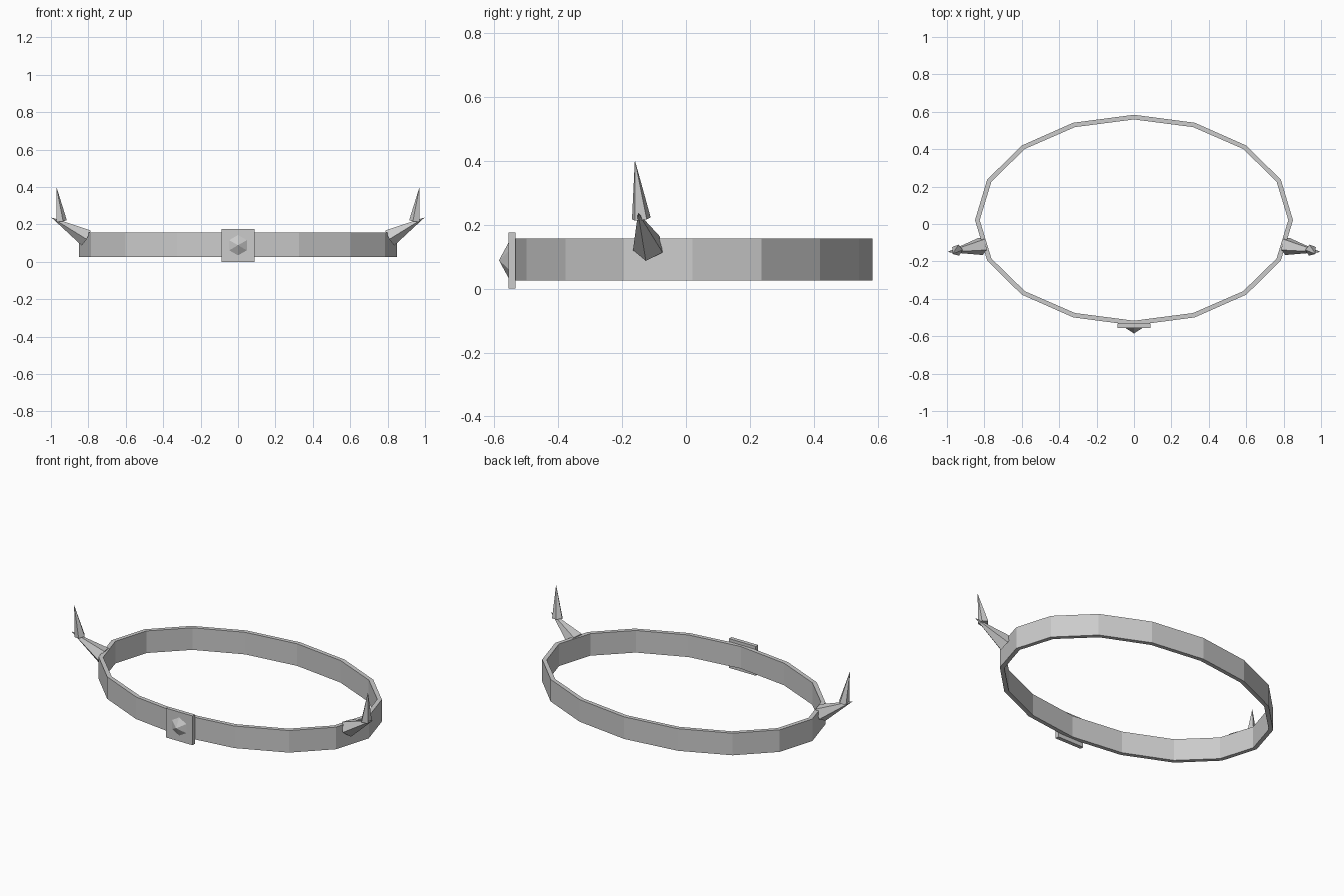
import bpy, bmesh
from math import sin, cos, pi, radians
from mathutils import Vector, Matrix

if "Cube" in bpy.data.objects:
    bpy.data.objects.remove(bpy.data.objects["Cube"])


def finish(bm, name):
    bmesh.ops.recalc_face_normals(bm, faces=bm.faces)
    me = bpy.data.meshes.new(name)
    bm.to_mesh(me)
    bm.free()
    ob = bpy.data.objects.new(name, me)
    bpy.context.collection.objects.link(ob)
    return ob


def spike(name, base, tip, radius, sides, roll=0.0, mirror=False):
    """Low-poly cone from base centre to tip; first corner points down or sideways by roll."""
    base, tip = Vector(base), Vector(tip)
    axis = (tip - base).normalized()
    side = axis.cross(Vector((0, 0, 1))).normalized()
    down = side.cross(axis).normalized() * -1
    bm = bmesh.new()
    ring = []
    for i in range(sides):
        t = roll + 2 * pi * i / sides
        ring.append(bm.verts.new(base + radius * (down * cos(t) + side * sin(t))))
    apex = bm.verts.new(tip)
    bm.faces.new(ring)
    for i in range(sides):
        bm.faces.new((ring[i], ring[(i + 1) % sides], apex))
    ob = finish(bm, name)
    if mirror:
        ob.modifiers.new("Mirror", 'MIRROR').use_axis[0] = True
    return ob


# Oval 16-sided head band
N, CY, A, B, T = 16, 0.021, 0.85, 0.563, 0.025
profile = [(0, 0.025), (0, 0.157), (T, 0.157), (T, 0.025)]
bm = bmesh.new()
loops = []
for i in range(N):
    t = 2 * pi * i / N
    loops.append([bm.verts.new(((A - d) * cos(t), CY + (B - d) * sin(t), z))
                  for d, z in profile])
for i in range(N):
    p, q = loops[i], loops[(i + 1) % N]
    for j in range(4):
        k = (j + 1) % 4
        bm.faces.new((p[j], q[j], q[k], p[k]))
finish(bm, "band")

# Square plate at the front
bm = bmesh.new()
bmesh.ops.create_cube(bm, size=1, matrix=Matrix.Translation((0, -0.544, 0.0875))
                      @ Matrix.Diagonal((0.176, 0.023, 0.175, 1)))
finish(bm, "front_plate")

# Faceted gem on the plate
spike("gem", (0, -0.554, 0.0885), (0, -0.585, 0.0885), 0.057, 6)

# Two-part horns, mirrored left and right
spike("horn_base", (0.812, -0.117, 0.13), (0.998, -0.15, 0.237), 0.05, 5,
      roll=radians(5), mirror=True)
spike("horn_tip", (0.946, -0.14, 0.218), (0.971, -0.16, 0.402), 0.031, 5,
      mirror=True)
